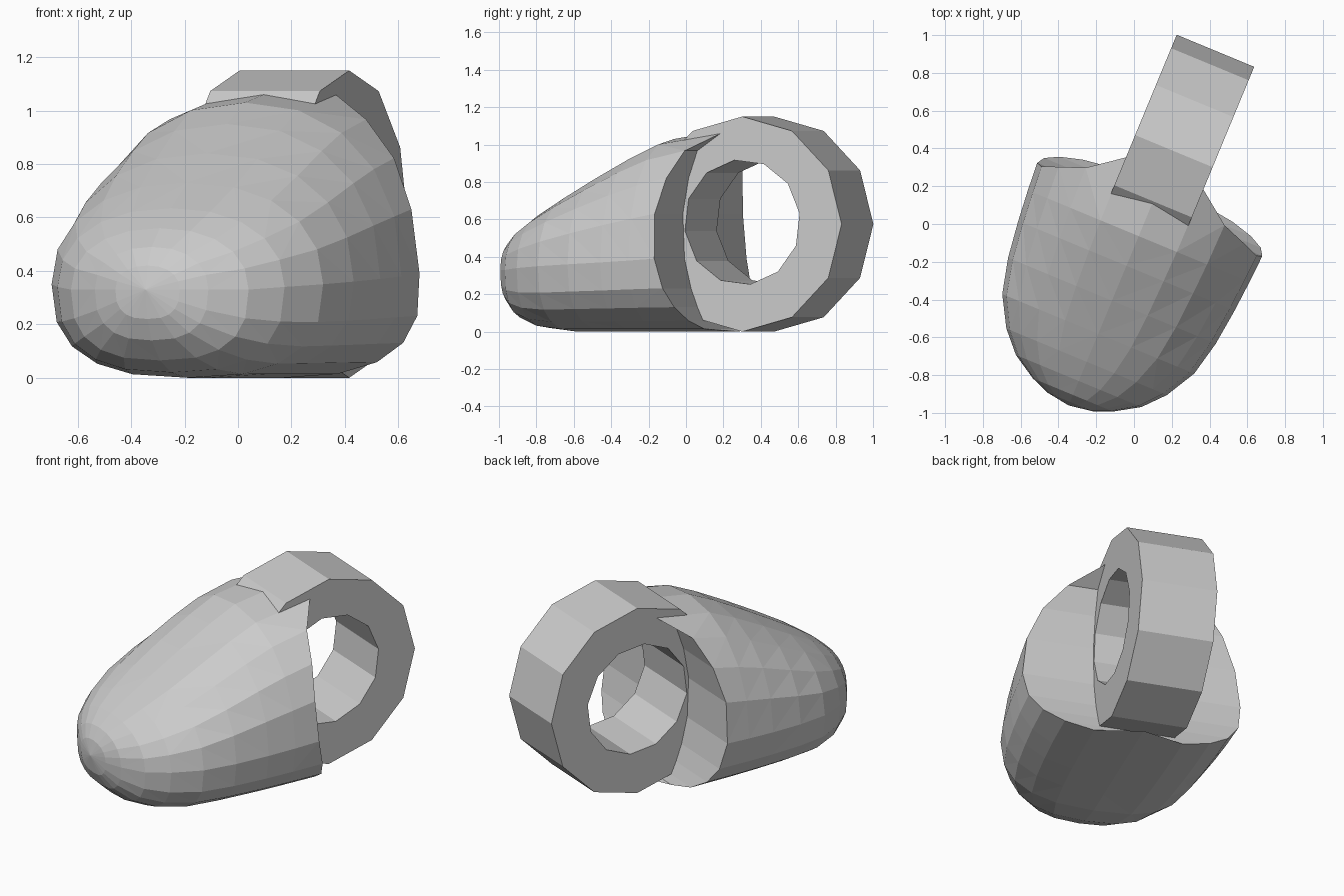
import bpy, bmesh
from math import sin, cos, pi, radians
from mathutils import Matrix

if "Cube" in bpy.data.objects:
    bpy.data.objects.remove(bpy.data.objects["Cube"])

# Local frame: x across, y along the body toward the lug ring
FRAME = Matrix.Translation((0.044, -0.018, 0)) @ Matrix.Rotation(radians(-22.5), 4, 'Z')
N = 20


def make_object(name, bm):
    bmesh.ops.recalc_face_normals(bm, faces=bm.faces)
    bm.transform(FRAME)
    mesh = bpy.data.meshes.new(name)
    bm.to_mesh(mesh)
    bm.free()
    ob = bpy.data.objects.new(name, mesh)
    bpy.context.collection.objects.link(ob)
    return ob


def disc(name, radius, depth, y, z, turn=0.0):
    bm = bmesh.new()
    m = Matrix.Translation((0, y, z)) @ Matrix.Rotation(pi / 2, 4, 'Y') @ Matrix.Rotation(turn, 4, 'Z')
    bmesh.ops.create_cone(bm, cap_ends=True, segments=12, radius1=radius,
                          radius2=radius, depth=depth, matrix=m)
    return make_object(name, bm)


def power(c, e):
    return (1 if c >= 0 else -1) * abs(c) ** e


# Sections of the body: y, half width, bottom, middle, top
sections = [(-1.0, 0.13, 0.22, 0.33, 0.42), (-0.96, 0.23, 0.14, 0.33, 0.49),
            (-0.88, 0.36, 0.065, 0.33, 0.56), (-0.77, 0.46, 0.02, 0.34, 0.635),
            (-0.61, 0.55, 0.0, 0.35, 0.73), (-0.42, 0.595, 0.0, 0.36, 0.84),
            (-0.22, 0.62, 0.0, 0.37, 0.95), (-0.05, 0.635, 0.0, 0.38, 1.03),
            (0.1, 0.645, 0.0, 0.39, 1.09)]

# Rounded tapering body
bm = bmesh.new()
nose = bm.verts.new((0, -1.02, 0.33))
rings = []
for i, (y, w, low, mid, top) in enumerate(sections):
    ring = []
    for k in range(N):
        a = 2 * pi * k / N
        c, s = cos(a), sin(a)
        e = 2 / (2.2 if c > 0 else 2.6)
        x = w * power(s, e)
        z = mid + (top - mid if c > 0 else mid - low) * power(c, e)
        yy = y
        if i == len(sections) - 1:
            # Back rim curves outward above, below and next to the ring
            yy = 0.09 + 0.5 * (z - 0.55) ** 2
            if abs(x) < 0.24:
                yy += 0.09
        ring.append(bm.verts.new((x, yy, z)))
    rings.append(ring)
for k in range(N):
    j = (k + 1) % N
    bm.faces.new((nose, rings[0][k], rings[0][j]))
    for r, q in zip(rings, rings[1:]):
        bm.faces.new((r[k], q[k], q[j], r[j]))

# Concave back wall made of level strips
end = rings[-1]
for k in range(N // 2):
    strip = []
    for v in (end[k], end[k + 1], end[(N - k - 1) % N], end[(N - k) % N]):
        if v not in strip:
            strip.append(v)
    bm.faces.new(strip)
bmesh.ops.triangulate(bm, faces=[f for f in bm.faces if len(f.verts) == 4])
body = make_object("body_with_lug", bm)

# Lug ring joined to the body, then bored through
lug = disc("lug_ring", 0.575, 0.444, 0.437, 0.575)
bore = disc("bore_cutter", 0.335, 2.4, 0.437, 0.585, radians(8))
for helper, op in ((lug, 'UNION'), (bore, 'DIFFERENCE')):
    mod = body.modifiers.new(helper.name, 'BOOLEAN')
    mod.object, mod.operation, mod.solver = helper, op, 'EXACT'
    helper.hide_render = True

# Bake the booleans and drop the helpers
bpy.context.view_layer.update()
baked = bpy.data.meshes.new_from_object(body.evaluated_get(bpy.context.evaluated_depsgraph_get()))
body.modifiers.clear()
body.data = baked
for helper in (lug, bore):
    bpy.data.objects.remove(helper)
